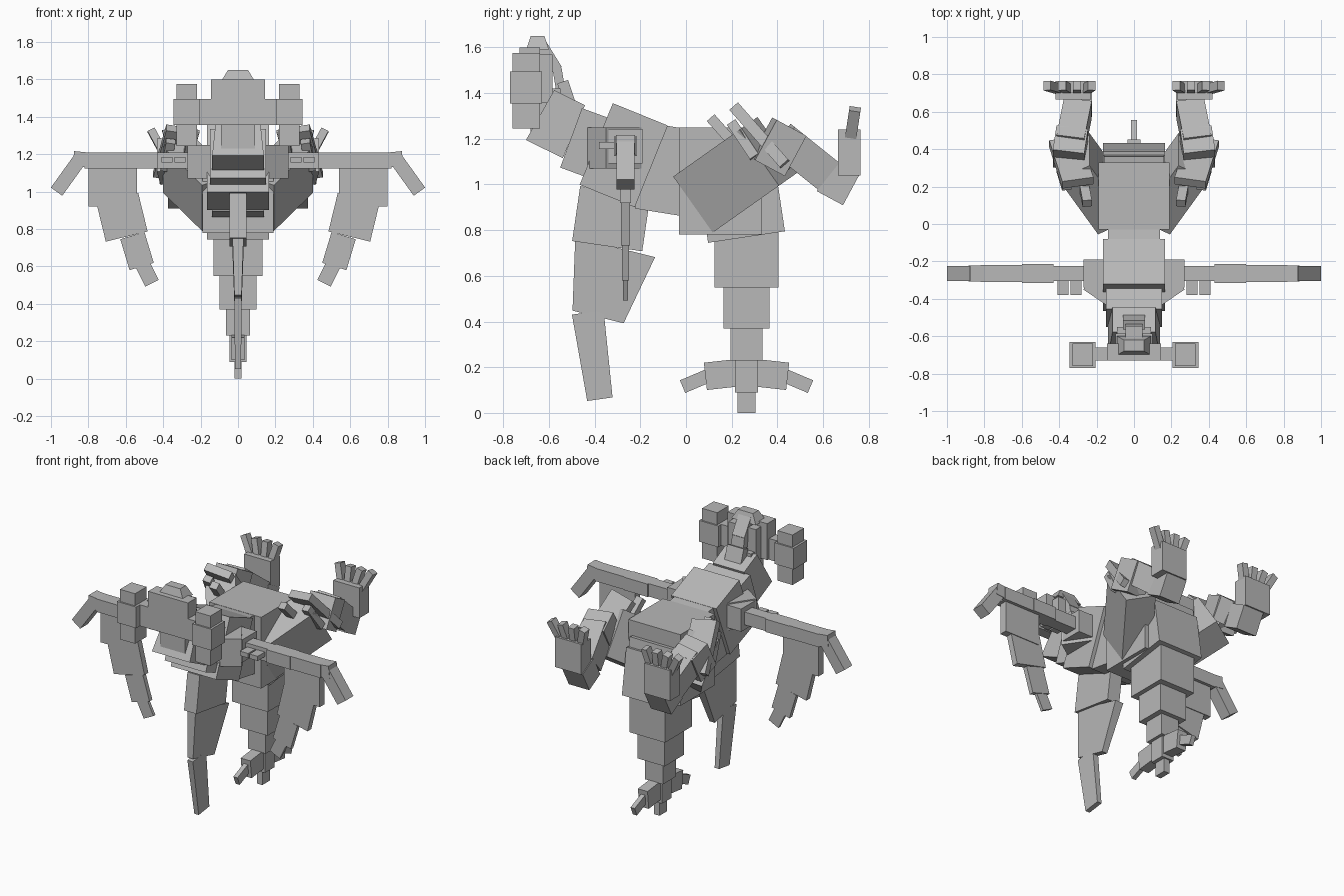
import bpy, bmesh
from mathutils import Vector

default_cube = bpy.data.objects.get("Cube")
if default_cube:
    bpy.data.objects.remove(default_cube)

stone = bpy.data.materials.new("plain_grey")
stone.use_nodes = True
grey = (.48, .48, .48, 1)
stone.diffuse_color = grey
stone.node_tree.nodes["Principled BSDF"].inputs["Base Color"].default_value = grey

AXIS_X, AXIS_Y, AXIS_Z = Vector((1, 0, 0)), Vector((0, 1, 0)), Vector((0, 0, 1))


def bar(name, start, end, width, thick, taper=1):
    """Square bar between two points; off-centre bars are mirrored to both sides."""
    start, end = Vector(start), Vector(end)
    along = (end - start).normalized()
    hint = AXIS_Y if abs(along.x) > .9 else AXIS_X
    side = (hint - along * along.dot(hint)).normalized()
    across = along.cross(side)
    bm = bmesh.new()
    bmesh.ops.create_cube(bm, size=1)
    for vert in bm.verts:
        at_end = vert.co.z > 0
        scale = taper if at_end else 1
        offset = side * vert.co.x * width + across * vert.co.y * thick
        vert.co = (end if at_end else start) + offset * scale
    bmesh.ops.recalc_face_normals(bm, faces=bm.faces)
    mesh = bpy.data.meshes.new(name)
    bm.to_mesh(mesh)
    bm.free()
    mesh.materials.append(stone)
    part = bpy.data.objects.new(name, mesh)
    bpy.context.collection.objects.link(part)
    if start.x:
        mirror = part.modifiers.new("both_sides", 'MIRROR')
        mirror.use_mirror_merge = False


def spine(name, start, end, width, thick, taper=1):
    """Bar in the middle plane, given by its y and z."""
    bar(name, (0, *start), (0, *end), width, thick, taper)


def box(name, centre, size):
    """Upright block."""
    half_height = AXIS_Z * size[2] / 2
    centre = Vector(centre)
    bar(name, centre - half_height, centre + half_height, width=size[0], thick=size[1])


# Trunk and neck
box("pelvis", centre=(0, .15, 1.015), size=(.38, .36, .47))
spine("waist", start=(-.04, 1.25), end=(-.1, .875), width=.28, thick=.25)
spine("chest", start=(-.2, 1.307), end=(-.345, .95), width=.33, thick=.26)
spine("neck_base", start=(-.39, 1.31), end=(-.485, 1.05), width=.3, thick=.14)
spine("neck", start=(-.51, 1.38), end=(-.62, 1.155), width=.23, thick=.15, taper=1.2)

# Head
box("throat", centre=(0, -.615, 1.325), size=(.18, .13, .19))
box("skull", centre=(0, -.635, 1.465), size=(.2, .1, .21))
box("face", centre=(0, -.685, 1.48), size=(.29, .09, .24))
spine("brow", start=(-.65, 1.59), end=(-.65, 1.65), width=.18, thick=.1, taper=.6)
spine("crown_ridge", start=(-.65, 1.63), end=(-.57, 1.5), width=.09, thick=.06)
spine("upper_crest", start=(-.565, 1.51), end=(-.55, 1.42), width=.09, thick=.04)
spine("lower_crest", start=(-.54, 1.45), end=(-.51, 1.36), width=.12, thick=.05)

# Side hammers
box("hammer_bar", centre=(0, -.695, 1.425), size=(.42, .07, .14))
box("hammer_core", centre=(.275, -.7, 1.41), size=(.11, .12, .33))
box("hammer_band", centre=(.275, -.7, 1.425), size=(.14, .14, .14))

# Shoulders and arms
arm_y, arm_z = -.265, 1.167
bar("shoulder", (.1, -.24, 1.16), (.205, -.395, 1.16), width=.16, thick=.18)
box("shoulder_joint", centre=(.2, arm_y, arm_z), size=(.14, .15, .15))
for name, inner, outer, depth in (("upper_arm", .24, .43, .08),
                                  ("elbow", .43, .6, .1),
                                  ("forearm", .6, .82, .09)):
    bar(name, (inner, arm_y, arm_z), (outer, arm_y, arm_z), width=depth, thick=.085)
bar("wrist", (.78, arm_y, arm_z), (.88, arm_y, arm_z + .01), width=.085, thick=.08)
bar("hand", (.85, arm_y, arm_z), (.97, arm_y, 1), width=.075, thick=.08)
for x in (.31, .38):
    box("arm_prong", centre=(x, -.34, 1.17), size=(.06, .08, .03))

# Stepped fins hanging from the arms, thinner towards the tip
fin_steps = ((.67, 1.14, .67, .92, .26), (.645, .965, .595, .76, .23),
             (.565, .765, .515, .6, .135), (.515, .62, .46, .51, .08))
for step, (x, top, x_low, low, width) in enumerate(fin_steps):
    bar("arm_fin", (x, arm_y, top), (x_low, arm_y, low), width, thick=.05 - step * .01)

# Single front leg
spine("front_leg_upper", start=(-.31, .97), end=(-.345, .73), width=.09, thick=.31)
spine("front_leg_middle", start=(-.31, .725), end=(-.385, .42), width=.06, thick=.36, taper=.64)
spine("front_leg_lower", start=(-.43, .44), end=(-.377, .06), width=.04, thick=.14, taper=.8)

# Rear column stepping down to a point
column_y = .265
spine("column_top", start=(.22, 1.07), end=(.265, .77), width=.33, thick=.34)
spine("column_back", start=(.32, 1.15), end=(.365, .81), width=.32, thick=.08)
levels = (.8, .55, .37, .23, .09, 0)
widths = (.26, .2, .13, .09, .04)
depths = (.28, .2, .14, .1, .08)
for width, depth, top, bottom in zip(widths, depths, levels, levels[1:]):
    spine("column_step", (column_y, top), (column_y, bottom), width, depth)

# Toes reaching forwards and backwards
for way in (-1, 1):
    spine("toe", (column_y, .18), (column_y + way * .18, .16), width=.07, thick=.12)
    spine("toe_tip", (column_y + way * .15, .17), (column_y + way * .28, .115),
          width=.03, thick=.06)

# Splayed rear legs
bar("thigh", (.11, .07, .94), (.32, .36, 1.145), width=.19, thick=.3)
bar("thigh_plate", (.3, .22, 1.33), (.37, .44, 1.08), width=.17, thick=.05)
bar("thigh_prong", (.25, .11, 1.29), (.28, .27, 1.11), width=.05, thick=.045)
bar("outer_prong", (.36, .2, 1.27), (.39, .3, 1.12), width=.05, thick=.045)
bar("knee", (.35, .34, 1.2), (.33, .47, 1.13), width=.17, thick=.2)
bar("shin", (.34, .42, 1.2), (.3, .62, 1.04), width=.15, thick=.15)
bar("heel", (.3, .7, 1.07), (.3, .63, .94), width=.15, thick=.13)

# Upturned feet with spread fingers
box("palm", centre=(.325, .715, 1.14), size=(.19, .1, .2))
for finger in range(4):
    x = .26 + finger * .045
    spread = (finger - 1) * .035
    bar("finger", (x, .72, 1.2), (x + spread, .74, 1.33), width=.042, thick=.05)
